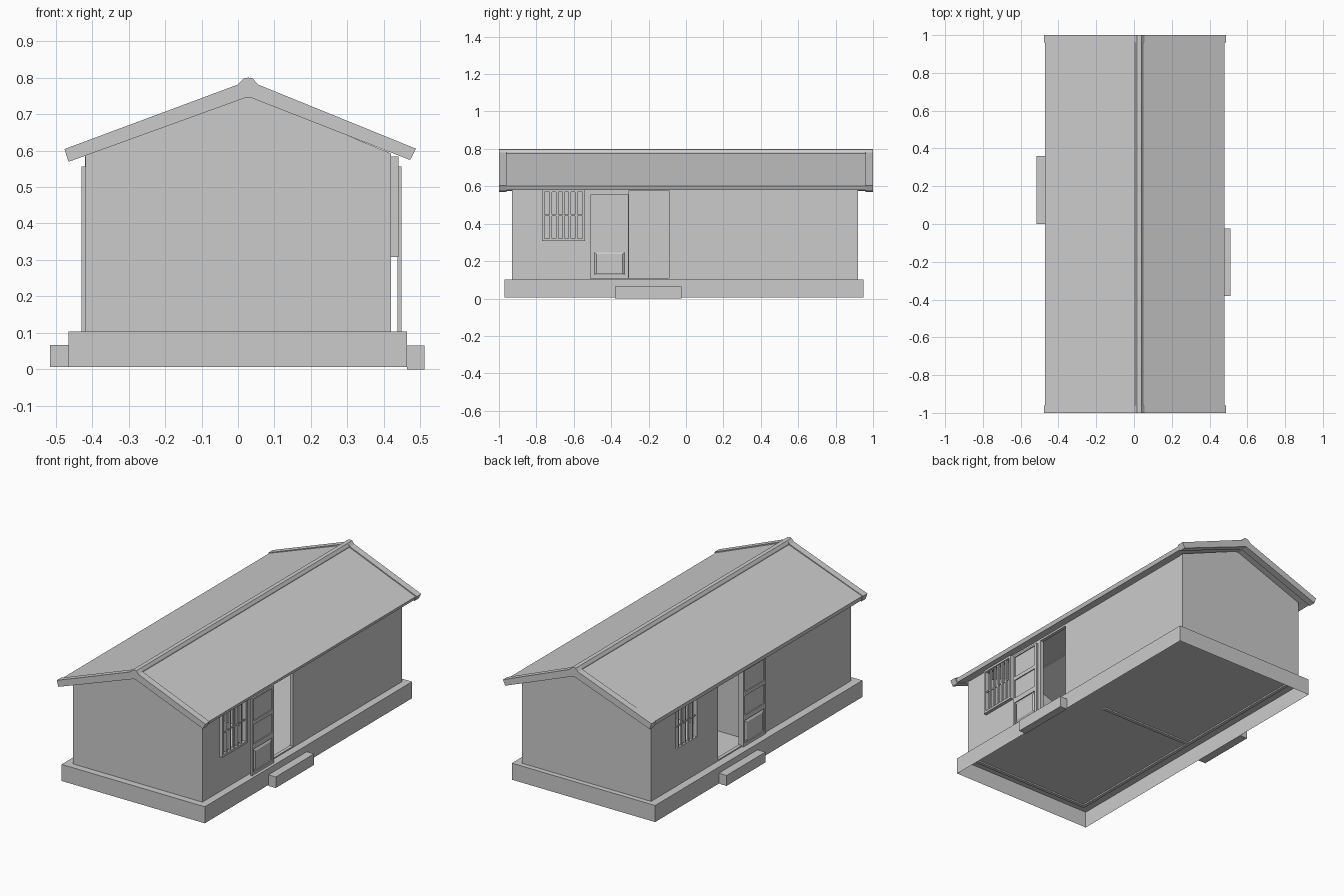
import bpy, bmesh
from mathutils import Vector

if "Cube" in bpy.data.objects:
    bpy.data.objects.remove(bpy.data.objects["Cube"])


def finish(name, bm):
    bmesh.ops.recalc_face_normals(bm, faces=bm.faces)
    me = bpy.data.meshes.new(name)
    bm.to_mesh(me)
    bm.free()
    ob = bpy.data.objects.new(name, me)
    bpy.context.collection.objects.link(ob)
    return ob


def add_box(bm, x, y, z):
    vs = bmesh.ops.create_cube(bm, size=1)["verts"]
    for v in vs:
        v.co = Vector([(r[0] + r[1]) / 2 + c * (r[1] - r[0]) for c, r in zip(v.co, (x, y, z))])
    return vs


def boxes(name, items):
    bm = bmesh.new()
    for it in items:
        add_box(bm, *it)
    return finish(name, bm)


def prism(name, profile, y0, y1):
    """Extrude an (x, z) outline along y."""
    bm = bmesh.new()
    f = bm.faces.new([bm.verts.new((x, y0, z)) for x, z in profile])
    ext = bmesh.ops.extrude_face_region(bm, geom=[f])["geom"]
    for v in ext:
        if isinstance(v, bmesh.types.BMVert):
            v.co.y = y1
    return finish(name, bm)


# Plinth, hollow and open underneath
bm = bmesh.new()
add_box(bm, (-0.465, 0.464), (-0.97, 0.95), (0.006, 0.103))
bm.faces.ensure_lookup_table()
bmesh.ops.delete(bm, geom=[f for f in bm.faces if f.calc_center_median().z < 0.01], context="FACES_ONLY")
finish("plinth", bm)

# Steps at the two doorways
boxes("left_step", [((-0.515, -0.465), (0.0, 0.36), (0.006, 0.067))])
boxes("right_step", [((0.464, 0.511), (-0.38, -0.025), (0, 0.065))])

# Gable end walls
T, BASE = 0.02, 0.095
gable = [(-0.418, BASE), (0.42, BASE), (0.42, 0.592), (0.04, 0.748), (0.015, 0.748), (-0.418, 0.588)]
prism("front_wall", gable, -0.93, -0.93 + T)
prism("back_wall", gable, 0.92 - T, 0.92)


# Side walls, pierced by a window and a doorway
def side_wall(name, x, win, door):
    cuts = sorted([(win[0], win[1], 0.31), (door[0], door[1], 0.11)])
    items, y = [], -0.93 + T
    for a, b, sill in cuts:
        items += [(x, (y, a), (BASE, 0.59)), (x, (a, b), (BASE, sill)), (x, (a, b), (0.578, 0.59))]
        y = b
    items.append((x, (y, 0.92 - T), (BASE, 0.59)))
    boxes(name, items)


side_wall("right_wall", (0.42 - T, 0.42), (-0.765, -0.545), (-0.305, -0.09))
side_wall("left_wall", (-0.418, -0.418 + T), (0.49, 0.70), (0.08, 0.30))

# Interior partition
boxes("partition_wall", [((-0.40, 0.2), (-0.03, -0.01), (BASE, 0.60))])


# Barred windows
def window(name, x0, x1, y0, y1, z0=0.308, z1=0.583):
    t = 0.013
    xm = (x0 + x1) / 2
    items = [((x0, x1), (y0, y0 + t), (z0, z1)), ((x0, x1), (y1 - t, y1), (z0, z1)),
             ((x0, x1), (y0 + t, y1 - t), (z0, z0 + t)), ((x0, x1), (y0 + t, y1 - t), (z1 - t, z1)),
             ((xm - 0.003, xm + 0.003), (y0 + t, y1 - t), (0.441, 0.449))]
    for i in range(1, 6):
        y = y0 + t + (y1 - y0 - 2 * t) * i / 6
        items.append(((xm - 0.005, xm + 0.005), (y - 0.006, y + 0.006), (z0 + t, z1 - t)))
    boxes(name, items)


window("right_window", 0.418, 0.44, -0.77, -0.54)
window("left_window", -0.419, -0.398, 0.485, 0.705)


# Sliding doors: stiles, rails, recessed panels and a raised bottom panel
def door(name, xi, xo, y0, y1):
    lo, hi = min(xi, xo), max(xi, xo)
    x, xc = (lo, hi), sorted((xi, xi + (xo - xi) * 0.45))
    s = 0.015
    items = [(x, (y0, y0 + s), (0.104, 0.556)), (x, (y1 - s, y1), (0.104, 0.556))]
    for a, b in ((0.104, 0.12), (0.255, 0.285), (0.398, 0.42), (0.545, 0.556)):
        items.append((x, (y0 + s, y1 - s), (a, b)))
    items.append((xc, (y0 + s, y1 - s), (0.12, 0.545)))
    bm = bmesh.new()
    for it in items:
        add_box(bm, *it)
    panel = add_box(bm, sorted((xc[0] if xo > xi else xc[1], xo)), (y0 + s, y1 - s), (0.12, 0.255))
    cy, cz = (y0 + y1) / 2, 0.1875
    for v in panel:
        if abs(v.co.x - xo) < 1e-5:
            v.co.y = cy + (v.co.y - cy) * 0.82
            v.co.z = cz + (v.co.z - cz) * 0.75
    finish(name, bm)


door("right_door", 0.437, 0.448, -0.51, -0.308)
door("left_door", -0.418, -0.429, -0.13, 0.08)

# Roof slab
prism("roof", [(-0.465, 0.576), (0.015, 0.75), (0.04, 0.75), (0.472, 0.581), (0.48, 0.602),
               (0.05, 0.776), (0.005, 0.776), (-0.47, 0.602)], -0.962, 0.962)

# Bargeboards with rounded tops over both gables
barge = [(-0.465, 0.569), (0.013, 0.742), (0.022, 0.746), (0.034, 0.746), (0.043, 0.742), (0.472, 0.574),
         (0.488, 0.605), (0.055, 0.781), (0.041, 0.797), (0.015, 0.797), (0.0, 0.781), (-0.476, 0.604)]
prism("front_bargeboard", barge, -1.0, -0.96)
prism("back_bargeboard", barge, 0.96, 1.0)

# Ridge cap
prism("ridge_cap", [(0.006, 0.772), (0.05, 0.772), (0.05, 0.783), (0.04, 0.798), (0.028, 0.8),
                    (0.016, 0.798), (0.006, 0.783)], -1.0, 1.0)
